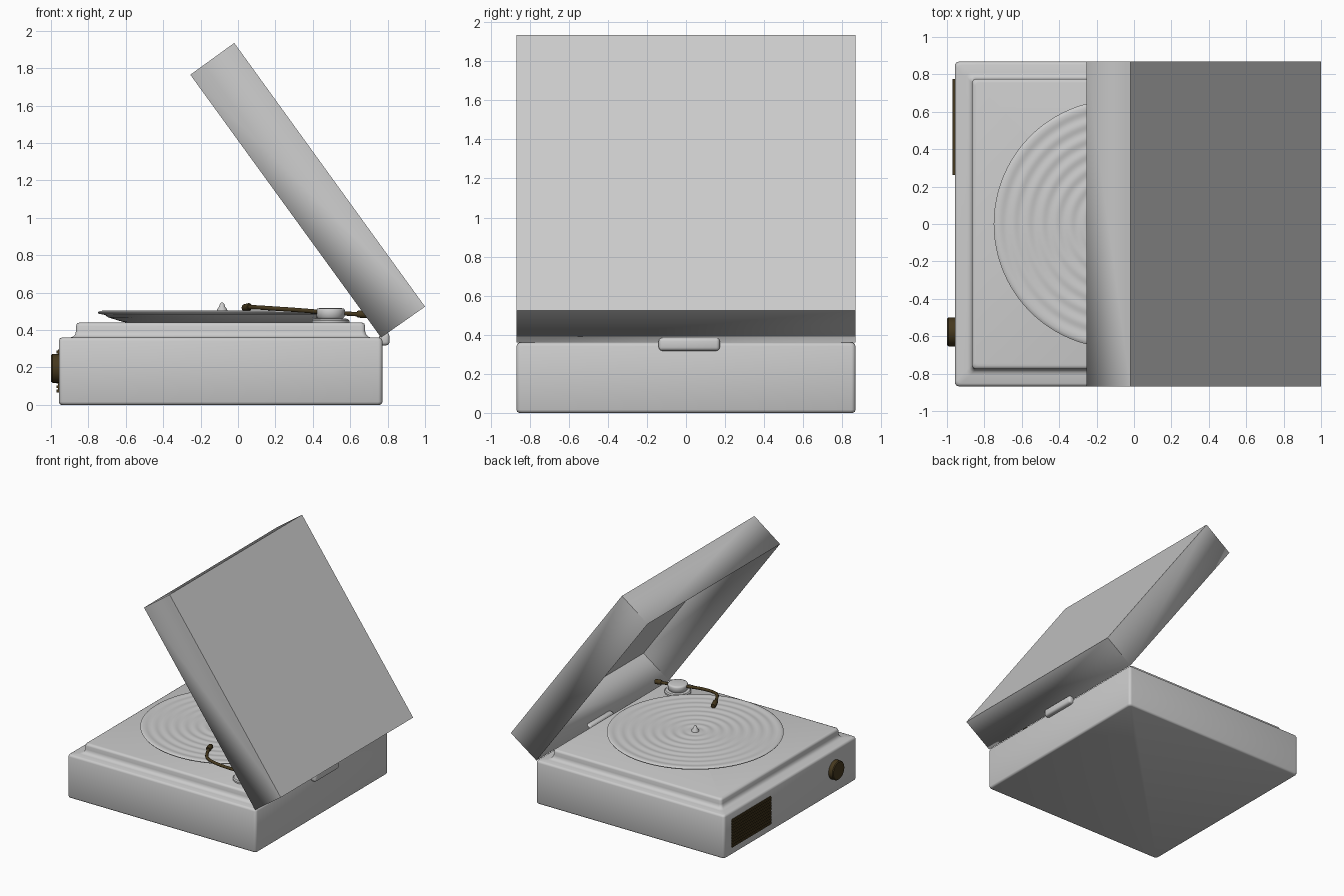
import bpy, bmesh, math
from mathutils import Vector

if "Cube" in bpy.data.objects:
    bpy.data.objects.remove(bpy.data.objects["Cube"])

def material(name, rgb):
    m = bpy.data.materials.new(name)
    m.diffuse_color = (*rgb, 1)
    m.use_nodes = True
    m.node_tree.nodes["Principled BSDF"].inputs["Base Color"].default_value = m.diffuse_color
    return m

GREY = material("light_grey", (0.6, 0.6, 0.6))
BROWN = material("dark_brown", (0.06, 0.04, 0.013))

def finish(name, bm, mat, angle=35, recalc=True):
    if recalc:
        bmesh.ops.recalc_face_normals(bm, faces=bm.faces)
    me = bpy.data.meshes.new(name)
    bm.to_mesh(me)
    bm.free()
    me.materials.append(mat)
    me.shade_smooth()
    me.set_sharp_from_angle(angle=math.radians(angle))
    ob = bpy.data.objects.new(name, me)
    bpy.context.collection.objects.link(ob)
    return ob

def loft(bm, rings):
    """Skin closed rings of points and cap both ends."""
    loops = [[bm.verts.new(p) for p in r] for r in rings]
    n = len(loops[0])
    for a, b in zip(loops, loops[1:]):
        for i in range(n):
            j = (i + 1) % n
            bm.faces.new((a[i], a[j], b[j], b[i]))
    bm.faces.new(loops[0][::-1])
    bm.faces.new(loops[-1])

def lathe(name, profile, origin, axis, mat, n=64, angle=35):
    """Revolve (radius, height) pairs about an axis."""
    q = Vector((0, 0, 1)).rotation_difference(Vector(axis).normalized())
    o = Vector(origin)
    rings = [[o + q @ Vector((r * math.cos(2 * math.pi * i / n), r * math.sin(2 * math.pi * i / n), h))
              for i in range(n)] for r, h in profile]
    bm = bmesh.new()
    loft(bm, rings)
    return finish(name, bm, mat, angle)

def rounded_rect(cx, hx, hy, r, z, seg=4):
    pts = []
    for k, (sx, sy) in enumerate(((1, 1), (-1, 1), (-1, -1), (1, -1))):
        for s in range(seg + 1):
            a = math.pi / 2 * (k + s / seg)
            pts.append((cx + sx * (hx - r) + r * math.cos(a), sy * (hy - r) + r * math.sin(a), z))
    return pts

def box(bm, lo, hi):
    ret = bmesh.ops.create_cube(bm, size=1)
    for v in ret["verts"]:
        v.co = [(l + h) / 2 + c * (h - l) for c, l, h in zip(v.co, lo, hi)]

# case with a raised, filleted deck
profile = [(0.014, 0), (0.004, 0.005), (0, 0.016), (0, 0.342), (0.005, 0.355), (0.016, 0.36),
           (0.06, 0.36), (0.077, 0.365), (0.088, 0.378), (0.092, 0.395), (0.092, 0.422),
           (0.097, 0.435), (0.11, 0.44)]
bm = bmesh.new()
loft(bm, [rounded_rect(-0.093, 0.865 - d, 0.868 - d, 0.022, z) for d, z in profile])
finish("case", bm, GREY, 50)

# open lid: tilted thin-walled tray, its mouth facing the deck
rim_top, back_top, back_low, rim_low = (-0.255, 1.765), (-0.02, 1.935), (1.0, 0.525), (0.765, 0.36)
bm = bmesh.new()
sides = [[bm.verts.new((x, y, z)) for x, z in (rim_top, back_top, back_low, rim_low)]
         for y in (-0.868, 0.868)]
bm.faces.new(sides[0])
bm.faces.new(sides[1][::-1])
for i in range(3):
    bm.faces.new((sides[0][i + 1], sides[0][i], sides[1][i], sides[1][i + 1]))
bmesh.ops.recalc_face_normals(bm, faces=bm.faces)
centre = Vector((0.37, 0, 1.15))
if sum(f.normal.dot(f.calc_center_median() - centre) for f in bm.faces) < 0:
    bmesh.ops.reverse_faces(bm, faces=bm.faces)
lid = finish("lid", bm, GREY, 30, recalc=False)
mod = lid.modifiers.new("wall", 'SOLIDIFY')
mod.thickness = 0.005
mod.offset = -1

# hinge at the back
bm = bmesh.new()
box(bm, (0.755, -0.14, 0.318), (0.81, 0.173, 0.385))
bmesh.ops.bevel(bm, geom=bm.edges[:], offset=0.018, segments=3, affect='EDGES', profile=0.5)
finish("hinge", bm, GREY, 50)

# platter, grooved record and spindle
C = (-0.085, 0, 0)
lathe("platter", [(0.50, 0.438), (0.535, 0.445), (0.61, 0.468), (0.63, 0.485)], C, (0, 0, 1), GREY, 96)
grooves = [(0.655 - 0.605 * i / 72, 0.501 + 0.0025 * math.sin(2 * math.pi * i / 9)) for i in range(73)]
lathe("record", [(0.62, 0.48), (0.66, 0.487), (0.665, 0.494)] + grooves, C, (0, 0, 1), GREY, 96, 40)
lathe("spindle", [(0.03, 0.495), (0.027, 0.51), (0.016, 0.525), (0.011, 0.54), (0.005, 0.546)],
      C, (0, 0, 1), GREY, 24, 50)

# tone arm pivot
P = (0.495, -0.60, 0)
lathe("arm_base", [(0.10, 0.438), (0.10, 0.452), (0.092, 0.46), (0.06, 0.462)], P, (0, 0, 1), GREY, 48)
lathe("arm_pivot", [(0.06, 0.455), (0.074, 0.47), (0.077, 0.505), (0.072, 0.514), (0.06, 0.517)],
      P, (0, 0, 1), GREY, 48, 50)

# curved tone arm
path = [(0.67, -0.585, 0.483), (0.50, -0.60, 0.492), (0.32, -0.635, 0.507), (0.15, -0.62, 0.518),
        (0.09, -0.54, 0.522), (0.05, -0.45, 0.522)]
cu = bpy.data.curves.new("tone_arm_path", 'CURVE')
cu.dimensions = '3D'
cu.bevel_depth = 0.012
cu.bevel_resolution = 3
cu.use_fill_caps = True
sp = cu.splines.new('NURBS')
sp.points.add(len(path) - 1)
for p, co in zip(sp.points, path):
    p.co = (*co, 1)
sp.use_endpoint_u = True
sp.order_u = 3
sp.resolution_u = 8
tmp = bpy.data.objects.new("tone_arm_path", cu)
bpy.context.collection.objects.link(tmp)
dg = bpy.context.evaluated_depsgraph_get()
me = bpy.data.meshes.new_from_object(tmp.evaluated_get(dg))
bpy.data.objects.remove(tmp)
bm = bmesh.new()
bm.from_mesh(me)
finish("tone_arm", bm, BROWN, 50)

def rod(name, a, b, r):
    d = Vector(b) - Vector(a)
    L = d.length
    lathe(name, [(r * 0.8, 0), (r, L * 0.12), (r, L * 0.85), (r * 0.75, L)], a, d, BROWN, 20, 50)

rod("arm_head", (0.035, -0.405, 0.518), (0.062, -0.48, 0.525), 0.02)
rod("counterweight", (0.69, -0.583, 0.482), (0.635, -0.588, 0.486), 0.019)

# volume knob
lathe("knob", [(0.077, 0), (0.077, 0.035), (0.071, 0.042), (0.06, 0.043)],
      (-0.957, -0.577, 0.195), (-1, 0, 0), BROWN, 48)

# slatted speaker grille
bm = bmesh.new()
box(bm, (-0.962, 0.262, 0.065), (-0.95, 0.775, 0.295))
for i in range(10):
    z = 0.067 + i * 0.0232
    box(bm, (-0.97, 0.262, z), (-0.96, 0.775, z + 0.014))
finish("speaker_grille", bm, BROWN)
